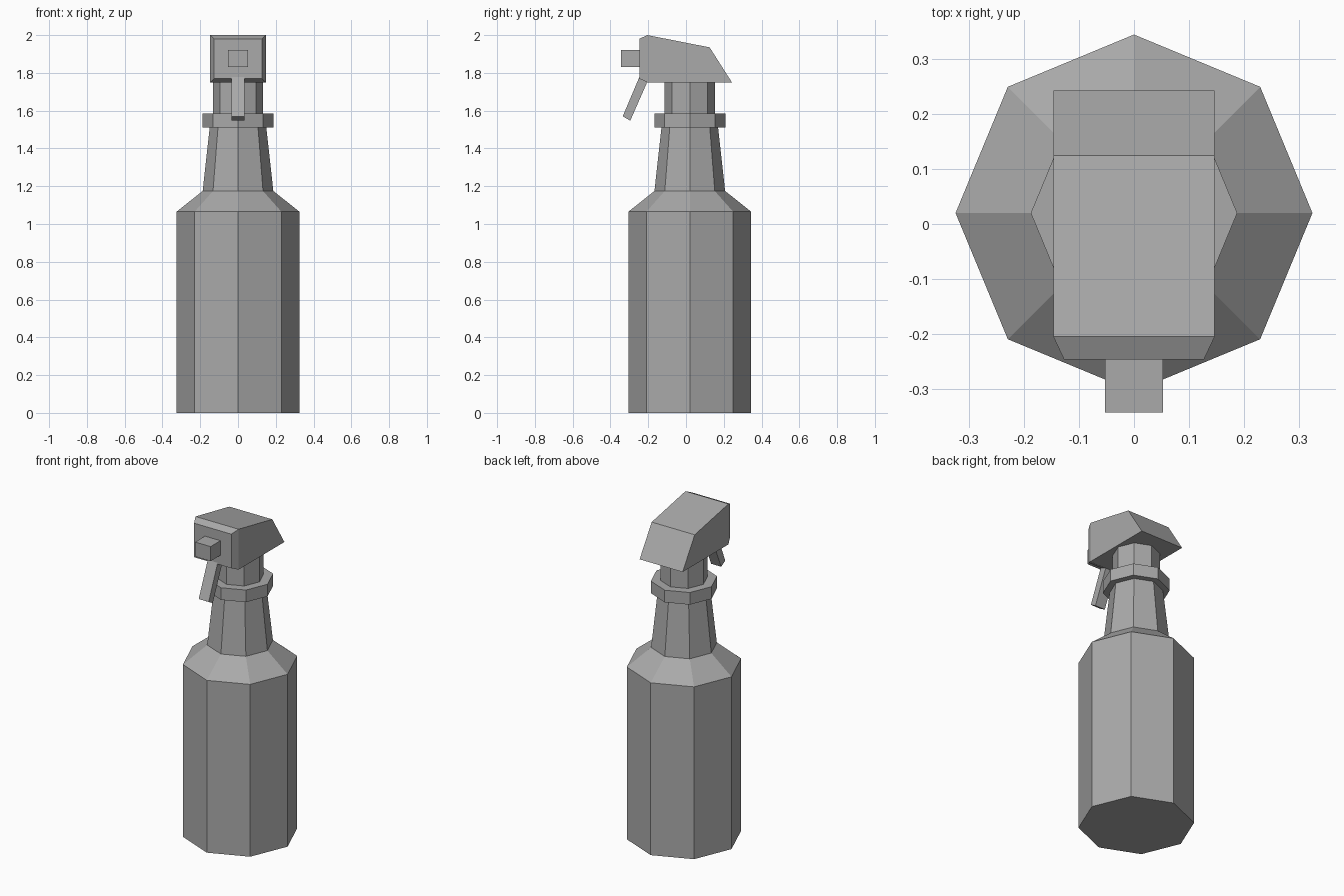
import bpy, bmesh, math

cube = bpy.data.objects.get("Cube")
if cube:
    bpy.data.objects.remove(cube, do_unlink=True)

GREY = (0.4, 0.4, 0.4, 1)
grey = bpy.data.materials.new("plain grey")
grey.use_nodes = True
grey.diffuse_color = GREY
grey.node_tree.nodes["Principled BSDF"].inputs["Base Color"].default_value = GREY

AXIS_Y = 0.02  # bottle axis


def finish(name, bm):
    bmesh.ops.recalc_face_normals(bm, faces=bm.faces)
    mesh = bpy.data.meshes.new(name)
    bm.to_mesh(mesh)
    bm.free()
    mesh.materials.append(grey)
    obj = bpy.data.objects.new(name, mesh)
    bpy.context.collection.objects.link(obj)
    return obj


def bridge(bm, a, b):
    n = len(a)
    for i in range(n):
        bm.faces.new((a[i], a[(i + 1) % n], b[(i + 1) % n], b[i]))


def octagon_lathe(name, profile):
    """Closed eight-sided solid from (radius, height) rings."""
    bm = bmesh.new()
    rings = []
    for r, z in profile:
        angles = [i * math.pi / 4 for i in range(8)]
        rings.append([bm.verts.new((r * math.cos(a), AXIS_Y + r * math.sin(a), z))
                      for a in angles])
    for a, b in zip(rings, rings[1:]):
        bridge(bm, a, b)
    bm.faces.new(rings[0])
    bm.faces.new(rings[-1])
    return finish(name, bm)


def extruded_profile(name, profile, half_width):
    """Side profile of (y, z) points, widened along x."""
    bm = bmesh.new()
    sides = [[bm.verts.new((s * half_width, y, z)) for y, z in profile]
             for s in (-1, 1)]
    bridge(bm, *sides)
    for side in sides:
        bm.faces.new(side)
    return finish(name, bm)


# Bottle, collar and stem
octagon_lathe("bottle", [(0.325, 0), (0.325, 1.065), (0.187, 1.175), (0.15, 1.51)])
octagon_lathe("collar", [(0.188, 1.51), (0.188, 1.585)])
octagon_lathe("stem", [(0.133, 1.585), (0.133, 1.75)])

# Spray head with a chamfered front
head = extruded_profile("spray_head", [(-0.205, 1.75), (-0.205, 2.0),
                                       (0.125, 1.935), (0.243, 1.75)], 0.147)
bm = bmesh.new()
bm.from_mesh(head.data)
front = min(bm.faces, key=lambda f: f.calc_center_median().y)
new_face = bmesh.ops.extrude_discrete_faces(bm, faces=[front])["faces"][0]
bm.free()
bm = bmesh.new()
bm.from_mesh(head.data)
bm.faces.ensure_lookup_table()
front = min(bm.faces, key=lambda f: f.calc_center_median().y)
bmesh.ops.inset_region(bm, faces=[front], thickness=0.028, depth=0)
for v in front.verts:
    v.co.y = -0.247
bm.to_mesh(head.data)
bm.free()

# Nozzle and trigger
extruded_profile("nozzle", [(-0.343, 1.83), (-0.343, 1.92),
                            (-0.247, 1.92), (-0.247, 1.83)], 0.053)
extruded_profile("trigger", [(-0.247, 1.778), (-0.335, 1.57),
                             (-0.295, 1.547), (-0.205, 1.752)], 0.034)
